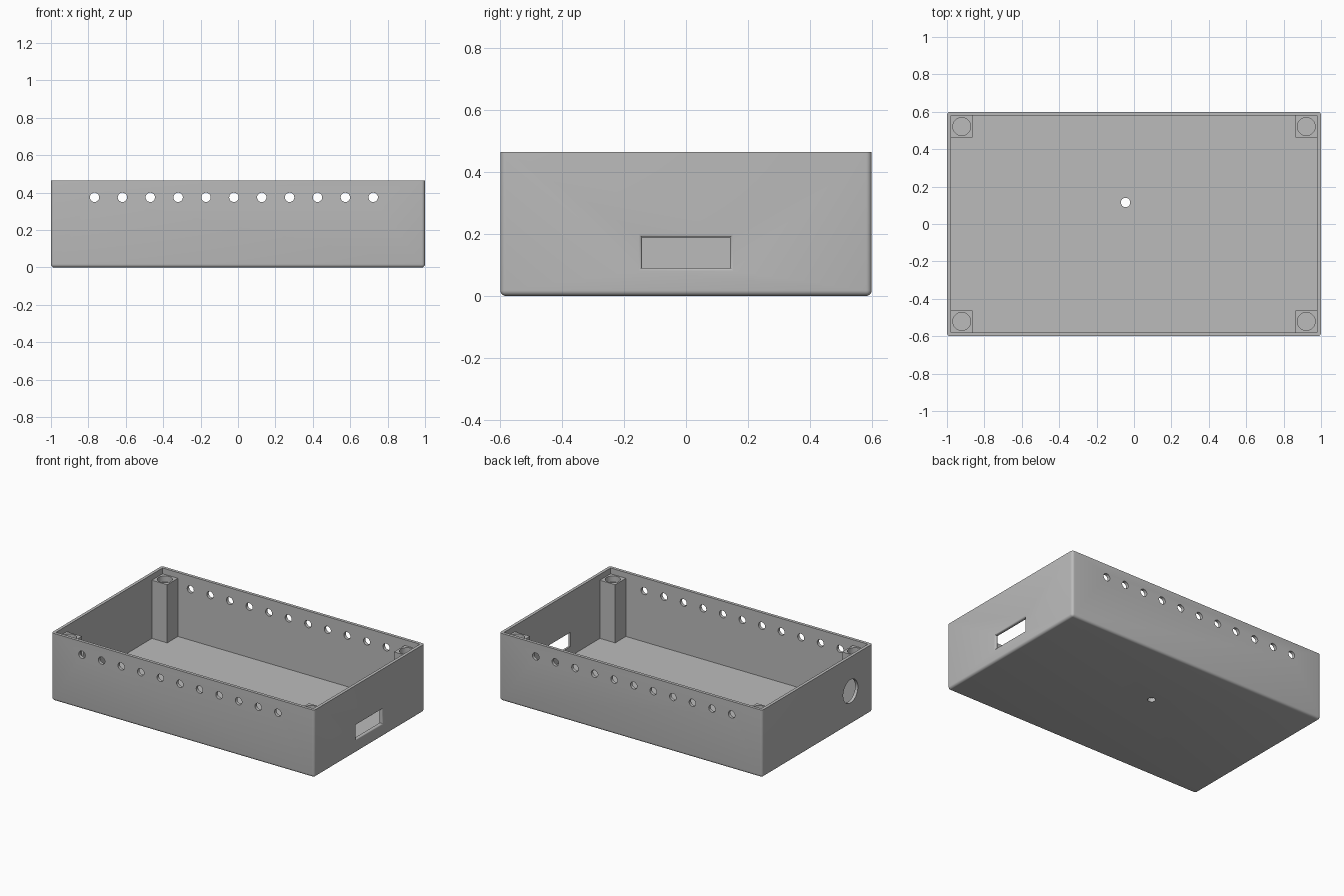
import bpy, bmesh, math
from mathutils import Matrix, Vector

if "Cube" in bpy.data.objects:
    bpy.data.objects.remove(bpy.data.objects["Cube"])

L, W, H = 1.0, 0.60, 0.465       # half length, half width, height
WALL, FLOOR = 0.021, 0.025

grey = bpy.data.materials.new("plain grey")
grey.diffuse_color = (0.5, 0.5, 0.5, 1)
grey.use_nodes = True
grey.node_tree.nodes["Principled BSDF"].inputs["Base Color"].default_value = grey.diffuse_color


def make_object(name, bm):
    bmesh.ops.recalc_face_normals(bm, faces=bm.faces)
    mesh = bpy.data.meshes.new(name)
    bm.to_mesh(mesh)
    bm.free()
    mesh.materials.append(grey)
    obj = bpy.data.objects.new(name, mesh)
    bpy.context.collection.objects.link(obj)
    return obj


def add_box(bm, lo, hi):
    lo, hi = Vector(lo), Vector(hi)
    m = Matrix.Translation((lo + hi) / 2) @ Matrix.Diagonal((*(hi - lo), 1))
    bmesh.ops.create_cube(bm, size=1, matrix=m)


def add_cylinder(bm, centre, radius, depth, axis="Z", sides=32):
    rot = {"X": Matrix.Rotation(math.pi / 2, 4, "Y"),
           "Y": Matrix.Rotation(math.pi / 2, 4, "X"),
           "Z": Matrix.Identity(4)}[axis]
    bmesh.ops.create_cone(bm, cap_ends=True, segments=sides, radius1=radius,
                          radius2=radius, depth=depth,
                          matrix=Matrix.Translation(centre) @ rot)


def cut(obj, bm):
    """Subtract a cutter mesh from an object, then remove the cutter."""
    cutter = make_object("cutter", bm)
    cutter.hide_render = True
    mod = obj.modifiers.new("cut", "BOOLEAN")
    mod.operation, mod.solver, mod.object = "DIFFERENCE", "EXACT", cutter
    activate(obj)
    bpy.ops.object.modifier_apply(modifier=mod.name)
    bpy.data.objects.remove(cutter)


def activate(obj):
    bpy.ops.object.select_all(action="DESELECT")
    obj.select_set(True)
    bpy.context.view_layer.objects.active = obj


def smooth(obj):
    activate(obj)
    bpy.ops.object.shade_smooth_by_angle(angle=math.radians(35))


# Outer shell: rounded on the upright and bottom edges, square at the rim
bm = bmesh.new()
add_box(bm, (-L, -W, 0), (L, W, H))
edges = [e for e in bm.edges if not all(v.co.z > H - 0.01 for v in e.verts)]
bmesh.ops.bevel(bm, geom=edges, offset=0.018, segments=5, profile=0.5,
                affect="EDGES", clamp_overlap=True)
case = make_object("case", bm)

# Hollow interior
bm = bmesh.new()
add_box(bm, (WALL - L, WALL - W, FLOOR), (L - WALL, W - WALL, H + 0.1))
cut(case, bm)

# Vent rows through both long walls, floor hole, round port on the left
bm = bmesh.new()
for i in range(11):
    for side in (-1, 1):
        add_cylinder(bm, (-0.767 + 0.149 * i, side * W, 0.375), 0.025, 0.1, "Y")
add_cylinder(bm, (-0.045, 0.115, 0), 0.025, 0.1)
add_cylinder(bm, (-L, -0.36, 0.23), 0.08, 0.1, "X", 48)

# Rectangular socket on the right, flared outwards by a small round
r = 0.011
rings = [(L - 0.05, 0)]
rings += [(L - r + r * math.sin(a), r * (1 - math.cos(a)))
          for a in (math.radians(15 * k) for k in range(7))]
rings.append((L + 0.05, r))
prev = None
for x, g in rings:
    ring = [bm.verts.new((x, y, z)) for y, z in
            ((-0.142 - g, 0.091 - g), (0.142 + g, 0.091 - g),
             (0.142 + g, 0.189 + g), (-0.142 - g, 0.189 + g))]
    if prev is None:
        bm.faces.new(ring)
    else:
        for k in range(4):
            n = (k + 1) % 4
            bm.faces.new((prev[k], prev[n], ring[n], ring[k]))
    prev = ring
bm.faces.new(prev)
cut(case, bm)
smooth(case)

# Corner posts with a round pocket in the top
POST, TOP = 0.116, 0.425
for sx, xname in ((-1, "left"), (1, "right")):
    for sy, yname in ((-1, "front"), (1, "back")):
        ox, oy = sx * (L - WALL), sy * (W - WALL)
        ix, iy = ox - sx * POST, oy - sy * POST
        bm = bmesh.new()
        add_box(bm, (min(ox, ix), min(oy, iy), FLOOR),
                (max(ox, ix), max(oy, iy), TOP))
        post = make_object(f"{yname}_{xname}_post", bm)
        bm = bmesh.new()
        add_cylinder(bm, ((ox + ix) / 2, (oy + iy) / 2, TOP), 0.048, 0.08)
        cut(post, bm)
        # Open the sides that sit against the walls and floor
        bm = bmesh.new()
        bm.from_mesh(post.data)
        hidden = [f for f in bm.faces
                  if all(abs(v.co.x - ox) < 1e-4 for v in f.verts)
                  or all(abs(v.co.y - oy) < 1e-4 for v in f.verts)
                  or all(abs(v.co.z - FLOOR) < 1e-4 for v in f.verts)]
        bmesh.ops.delete(bm, geom=hidden, context="FACES")
        bm.to_mesh(post.data)
        bm.free()
        smooth(post)
